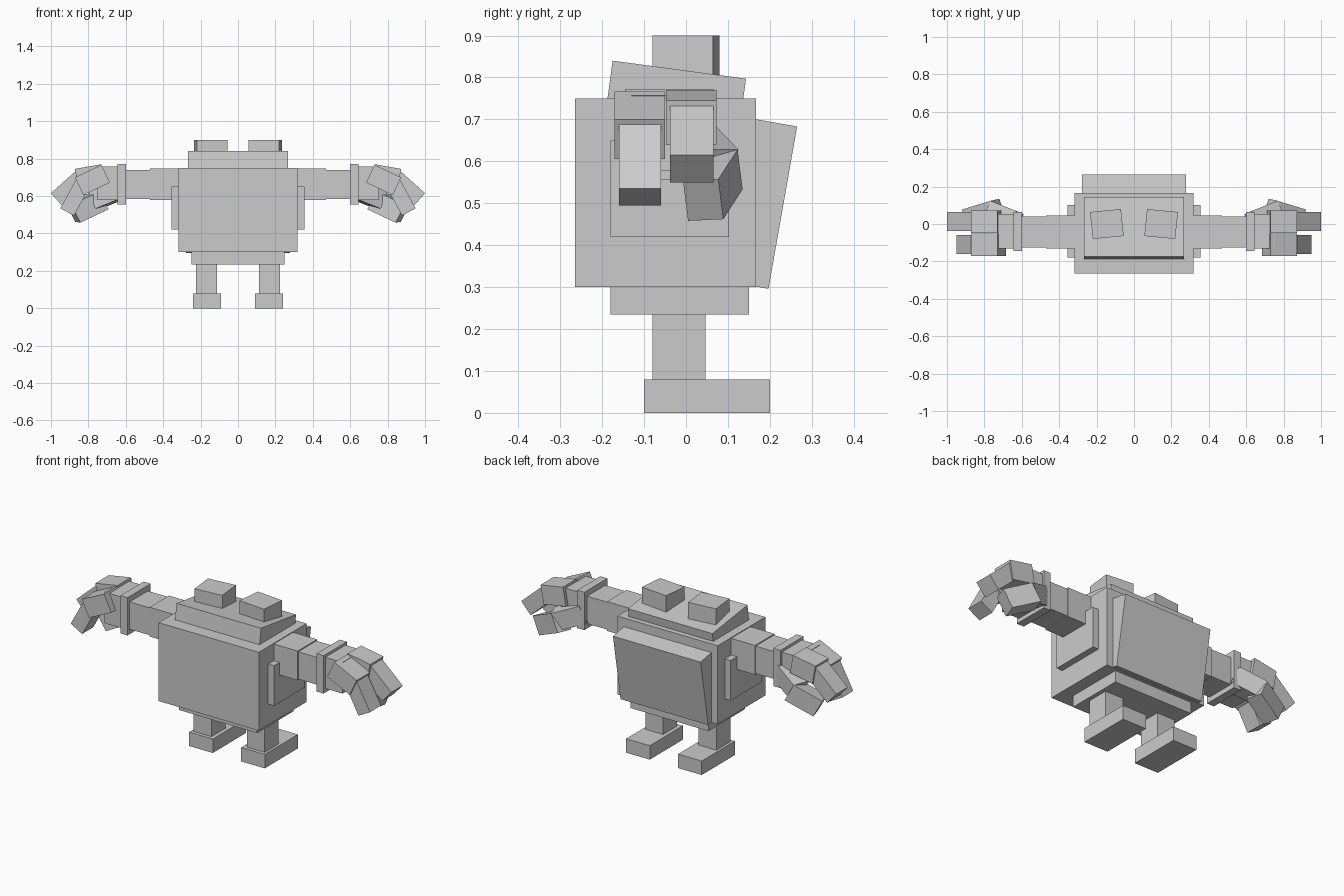
import bpy, bmesh
from math import radians, sin, cos
from mathutils import Vector

cube = bpy.data.objects.get("Cube")
if cube:
    bpy.data.objects.remove(cube, do_unlink=True)

stone = bpy.data.materials.new("stone_grey")
stone.use_nodes = True
GREY = (0.6, 0.6, 0.6, 1.0)
stone.diffuse_color = GREY
stone.node_tree.nodes["Principled BSDF"].inputs["Base Color"].default_value = GREY


def slab(name, corner, a, b, c, side=1):
    """Box from one corner and three edge vectors; side=-1 mirrors it in x."""
    corner, a, b, c = map(Vector, (corner, a, b, c))
    bm = bmesh.new()
    bmesh.ops.create_cube(bm, size=1)
    for v in bm.verts:
        i, j, k = v.co + Vector((0.5, 0.5, 0.5))
        v.co = corner + a * i + b * j + c * k
        v.co.x *= side
    bmesh.ops.recalc_face_normals(bm, faces=bm.faces)
    mesh = bpy.data.meshes.new(name)
    bm.to_mesh(mesh)
    bm.free()
    mesh.materials.append(stone)
    obj = bpy.data.objects.new(name, mesh)
    bpy.context.collection.objects.link(obj)
    return obj


def box(name, x, y, z, side=1):
    """Upright box from its x, y and z ranges."""
    return slab(name, (x[0], y[0], z[0]), (x[1] - x[0], 0, 0),
                (0, y[1] - y[0], 0), (0, 0, z[1] - z[0]), side)


def finger_joint(name, start, end, y, thick, side):
    """Finger block whose upper outer edge runs from start to end in x, z."""
    run = Vector((end[0] - start[0], 0, end[1] - start[1]))
    down = Vector((run.z, 0, -run.x)).normalized() * thick
    slab(name, (start[0], y[0], start[1]), run, (0, y[1] - y[0], 0), down, side)


def tilt(angle, length, depth):
    """Edge vectors of a block tipped about the x axis."""
    t = radians(angle)
    return (0, length * cos(t), length * sin(t)), (0, depth * sin(t), -depth * cos(t))


# Torso, hips, tipped head slab and tipped back plate
box("torso", (-0.318, 0.318), (-0.265, 0.167), (0.30, 0.75))
box("hips", (-0.248, 0.248), (-0.18, 0.15), (0.235, 0.32))
along, down = tilt(-7.7, 0.321, 0.13)
slab("head_slab", (-0.268, -0.175, 0.84), (0.536, 0, 0), along, down)
along, down = tilt(-10, -0.12, 0.393)
slab("back_plate", (-0.278, 0.265, 0.683), (0.556, 0, 0), along, down)

for side, word in ((1, "left_"), (-1, "right_")):
    # Legs and feet
    box(word + "leg", (0.113, 0.225), (-0.08, 0.047), (0.06, 0.25), side)
    box(word + "foot", (0.09, 0.24), (-0.10, 0.20), (0, 0.08), side)

    # Block on top of the head, turned slightly outward
    slab(word + "head_block", (0.235, 0.064, 0.78), (-0.165, 0.016, 0),
         (-0.015, -0.144, 0), (0, 0, 0.12), side)

    # Side pad and arm
    box(word + "side_pad", (0.30, 0.355), (-0.18, 0.102), (0.42, 0.65), side)
    box(word + "upper_arm", (0.30, 0.47), (-0.13, 0.045), (0.578, 0.746), side)
    box(word + "forearm", (0.46, 0.61), (-0.125, 0.04), (0.583, 0.74), side)
    box(word + "cuff", (0.60, 0.645), (-0.145, 0.065), (0.555, 0.772), side)
    box(word + "palm", (0.64, 0.755), (-0.13, 0.053), (0.578, 0.757), side)

    # Two curled fingers
    finger_joint(word + "front_knuckle", (0.73, 0.767), (0.872, 0.70),
                 (-0.17, -0.05), 0.105, side)
    finger_joint(word + "front_fingertip", (0.865, 0.69), (0.95, 0.535),
                 (-0.16, -0.06), 0.083, side)
    finger_joint(word + "rear_knuckle", (0.73, 0.77), (0.872, 0.745),
                 (-0.048, 0.073), 0.108, side)
    finger_joint(word + "rear_fingertip", (0.862, 0.739), (1.0, 0.615),
                 (-0.038, 0.065), 0.088, side)

    # Thumb bent around the back of the hand
    slab(word + "thumb_base", (0.63, 0.07, 0.685), (0.14, 0.055, -0.057),
         (0.032, -0.083, 0), (-0.04, -0.018, -0.095), side)
    slab(word + "thumb_tip", (0.77, 0.123, 0.628), (0.15, -0.046, -0.071),
         (-0.028, -0.084, -0.004), (-0.05, 0.012, -0.095), side)
